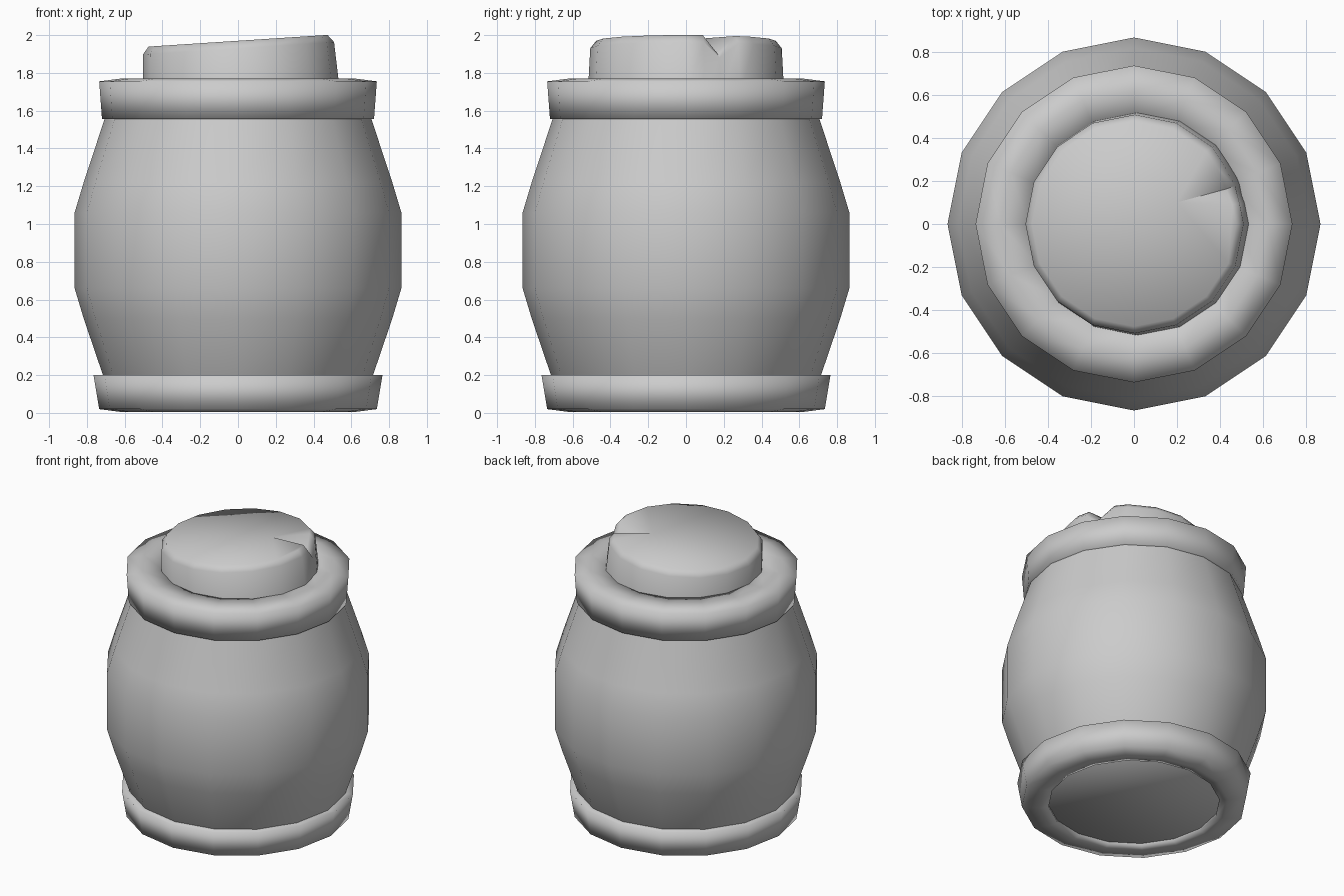
import bpy, bmesh
from math import cos, sin, radians, pi

if "Cube" in bpy.data.objects:
    bpy.data.objects.remove(bpy.data.objects["Cube"])

SIDES = 16


def finish(name, bm, angle):
    bmesh.ops.recalc_face_normals(bm, faces=bm.faces)
    mesh = bpy.data.meshes.new(name)
    bm.to_mesh(mesh)
    bm.free()
    ob = bpy.data.objects.new(name, mesh)
    bpy.context.collection.objects.link(ob)
    bpy.ops.object.select_all(action='DESELECT')
    ob.select_set(True)
    bpy.context.view_layer.objects.active = ob
    bpy.ops.object.shade_smooth_by_angle(angle=radians(angle))
    return ob


def bridge(bm, a, b):
    n = len(a)
    for i in range(n):
        j = (i + 1) % n
        bm.faces.new((a[i], a[j], b[j], b[i]))


def lathe(name, profile, angle, closed=False, caps=False):
    bm = bmesh.new()
    rings = [[bm.verts.new((r * cos(2 * pi * i / SIDES), r * sin(2 * pi * i / SIDES), z))
              for i in range(SIDES)] for r, z in profile]
    for a, b in zip(rings, rings[1:]):
        bridge(bm, a, b)
    if closed:
        bridge(bm, rings[-1], rings[0])
    if caps:
        bm.faces.new(rings[0])
        bm.faces.new(rings[-1])
    return finish(name, bm, angle)


# Barrel-shaped body, its floor slightly recessed in the foot
lathe("jar_body", [(0.60, 0.03), (0.715, 0.2), (0.817, 0.5), (0.865, 0.66), (0.865, 1.06),
                   (0.817, 1.22), (0.705, 1.56), (0.66, 1.72)], 60, caps=True)

# Foot ring and neck ring, softly shaded
lathe("foot_ring", [(0.70, 0.2), (0.765, 0.2), (0.735, 0.02), (0.62, 0.005),
                    (0.56, 0.01), (0.57, 0.06)], 180)
lathe("neck_ring", [(0.68, 1.555), (0.72, 1.555), (0.735, 1.755), (0.62, 1.77),
                    (0.49, 1.765), (0.49, 1.72)], 180)

# Tilted cork with a chipped rim
bm = bmesh.new()
angles = sorted([i * 22.5 for i in range(SIDES) if i != 1] + [11, 21, 34])
NOTCH = angles.index(21)


def cork_ring(radius, z, chip_r=0, chip_z=0):
    ring = []
    for k, a in enumerate(angles):
        # keep added points on the flat side of the 16-gon
        off = (a % 22.5) - 11.25
        r = radius * cos(radians(11.25)) / cos(radians(off))
        if k == NOTCH:
            r -= chip_r
        ring.append(bm.verts.new((r * cos(radians(a)), r * sin(radians(a)),
                                  z - (chip_z if k == NOTCH else 0))))
    return ring


bottom = cork_ring(0.522, -0.32)
shoulder = cork_ring(0.507, -0.04, 0.01, 0.08)
rim = cork_ring(0.475, 0.0, 0.02, 0.09)
bridge(bm, bottom, shoulder)
bridge(bm, shoulder, rim)
apex = bm.verts.new((0.2, 0.1, 0))
bm.faces.new(rim[:NOTCH] + [apex] + rim[NOTCH + 1:])
bm.faces.new((apex, rim[NOTCH - 1], rim[NOTCH]))
bm.faces.new((apex, rim[NOTCH], rim[NOTCH + 1]))
bm.faces.new(bottom)
cork = finish("cork", bm, 55)
cork.location = (0, 0, 1.97)
cork.rotation_euler = (0, -0.065, 0)
